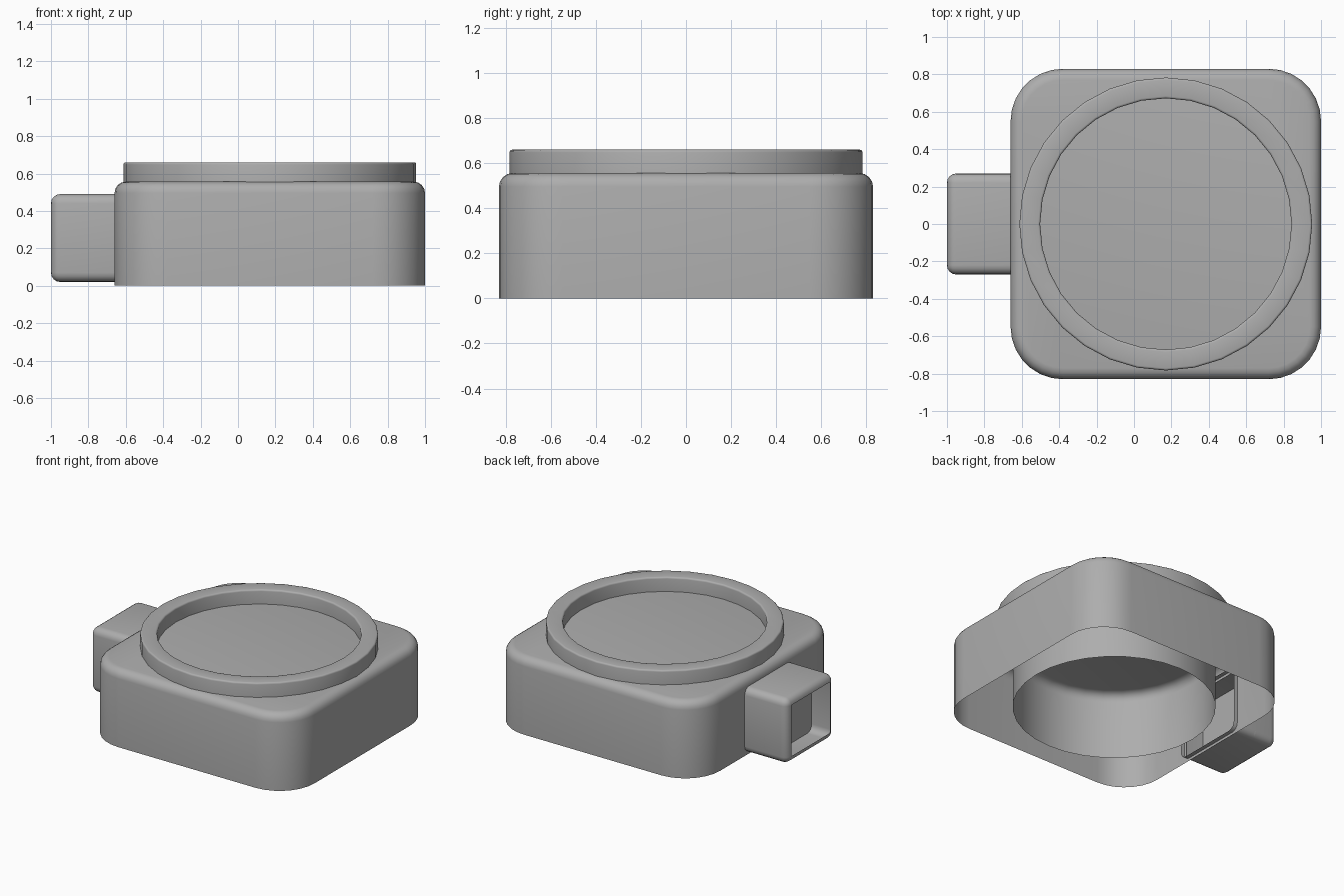
import bpy, bmesh, math

if "Cube" in bpy.data.objects:
    bpy.data.objects.remove(bpy.data.objects["Cube"])

CX = 0.17  # centre of the square body and the ring

grey = bpy.data.materials.new("dark_grey")
grey.diffuse_color = (0.42, 0.42, 0.42, 1)
grey.use_nodes = True
grey.node_tree.nodes["Principled BSDF"].inputs["Base Color"].default_value = grey.diffuse_color


def rounded_rect(hx, hy, r, n=7):
    """Closed outline of a rounded rectangle, counter-clockwise."""
    pts = []
    for k, (sx, sy) in enumerate([(1, 1), (-1, 1), (-1, -1), (1, -1)]):
        for i in range(n + 1):
            a = math.pi / 2 * (k + i / n)
            pts.append((sx * (hx - r) + r * math.cos(a), sy * (hy - r) + r * math.sin(a)))
    return pts


def circle(r, n=32):
    return [(r * math.cos(2 * math.pi * i / n), r * math.sin(2 * math.pi * i / n)) for i in range(n)]


def fillet(r, n=4):
    """Steps (inset, rise) of a quarter-round edge."""
    return [(r * (1 - math.cos(math.pi / 2 * i / n)), r * math.sin(math.pi / 2 * i / n)) for i in range(n + 1)]


def loft(rings, cap=False):
    """Skin a list of equal-length rings; optionally close the last one."""
    bm = bmesh.new()
    loops = [[bm.verts.new(p) for p in ring] for ring in rings]
    for a, b in zip(loops, loops[1:]):
        n = len(a)
        for i in range(n):
            j = (i + 1) % n
            bm.faces.new((a[i], a[j], b[j], b[i]))
    if cap:
        bm.faces.new(loops[-1])
    return bm


def finish(bm, name):
    mesh = bpy.data.meshes.new(name)
    bm.to_mesh(mesh)
    bm.free()
    mesh.materials.append(grey)
    obj = bpy.data.objects.new(name, mesh)
    bpy.context.collection.objects.link(obj)
    bpy.ops.object.select_all(action='DESELECT')
    obj.select_set(True)
    bpy.context.view_layer.objects.active = obj
    bpy.ops.object.shade_smooth_by_angle(angle=math.radians(35))
    return obj


def upright(outline, z):
    return [(CX + x, y, z) for x, y in outline]


# Body: open-bottomed rounded square shell with a soft top edge
H, R, B, TOP = 0.83, 0.28, 0.06, 0.556
rings = [upright(rounded_rect(H, H, R), 0)]
rings += [upright(rounded_rect(H - d, H - d, R - d), TOP - B + u) for d, u in fillet(B)]
bm = loft(rings, cap=True)

# Opening in the left wall where the side tube joins
bm.normal_update()
wall = max((f for f in bm.faces if f.normal.x < -0.99), key=lambda f: f.calc_area())
bmesh.ops.inset_individual(bm, faces=[wall], thickness=0.05)
mid = wall.calc_center_median()
for v in wall.verts:
    v.co.y = math.copysign(0.25, v.co.y)
    v.co.z = 0.47 if v.co.z > mid.z else 0.04
bmesh.ops.delete(bm, geom=[wall], context='FACES')
finish(bm, "body_shell")

# Raised ring on top with softened rims
RIM = fillet(0.012, 3)
profile = [(0.783, 0.53)] + [(0.783 - d, 0.648 + u) for d, u in RIM]
profile += [(0.672 + d, 0.648 + u) for d, u in reversed(RIM)] + [(0.672, 0.54)]
finish(loft([upright(circle(r), z) for r, z in profile]), "top_ring")

# Inner cup, open at the bottom
rings = [upright(circle(0.668), 0)]
rings += [upright(circle(0.668 - d), 0.42 + u) for d, u in fillet(0.06)]
finish(loft(rings, cap=True), "inner_cup")


# Side tube: square sleeve with rounded edges and an open end
def sideways(outline, x):
    return [(x, -y, 0.255 + z) for y, z in outline]


rings = [sideways(rounded_rect(0.27, 0.235, 0.05, 4), -0.63)]
rings += [sideways(rounded_rect(0.27 - d, 0.235 - d, max(0.05 - d, 0.003), 4), -0.95 - u)
          for d, u in fillet(0.05)]
finish(loft(rings), "side_tube")

# Panel closing the tube part-way in
finish(loft([sideways(rounded_rect(0.27, 0.235, 0.05, 4), x) for x in (-0.81, -0.82)], cap=True),
       "tube_panel")
